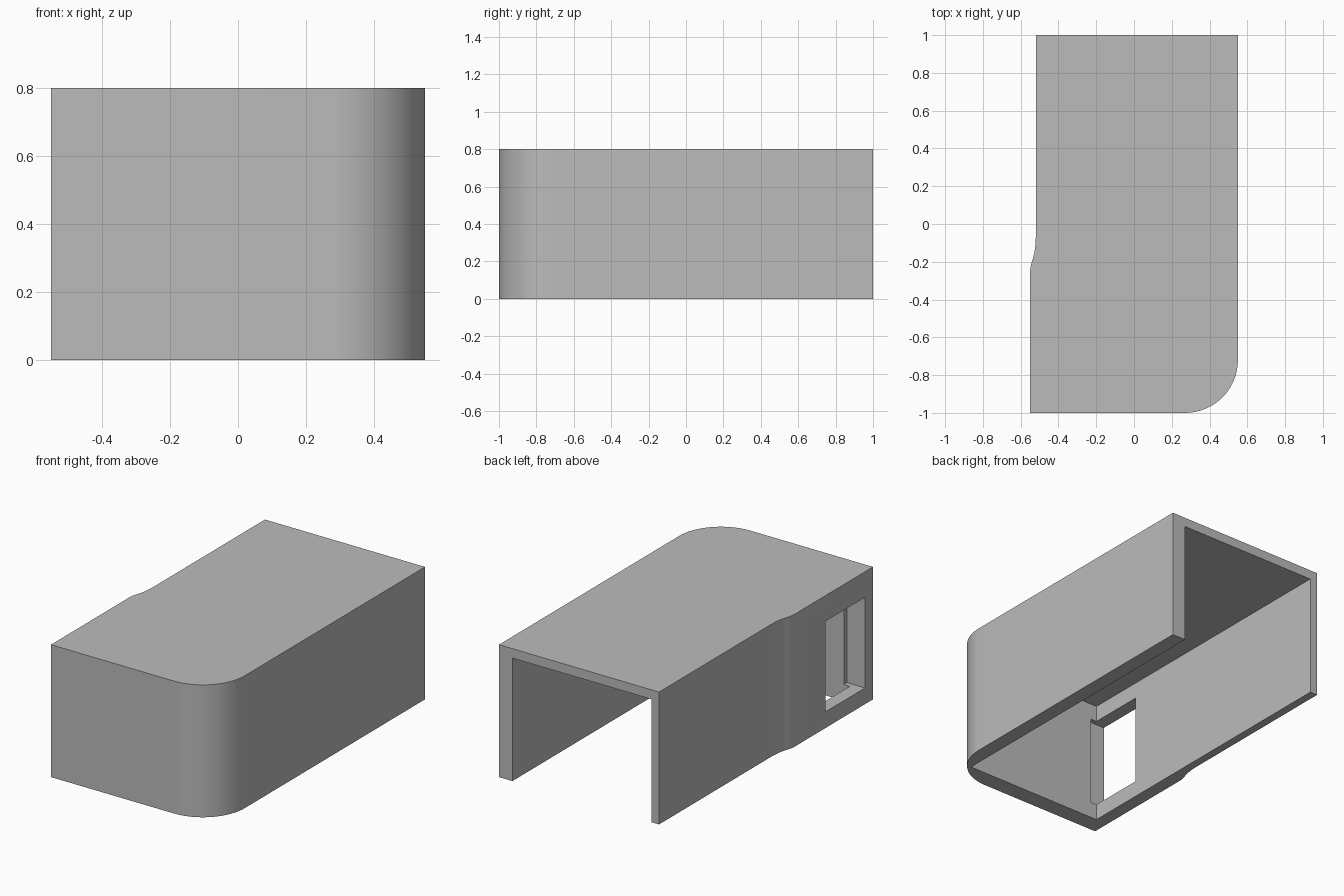
import bpy
import bmesh
from math import cos, sin, pi, radians

if "Cube" in bpy.data.objects:
    bpy.data.objects.remove(bpy.data.objects["Cube"])

HEIGHT = 0.8
RADIUS = 0.28

grey = bpy.data.materials.new("plain_grey")
grey.use_nodes = True
colour = (0.5, 0.5, 0.5, 1)
grey.diffuse_color = colour
grey.node_tree.nodes["Principled BSDF"].inputs["Base Color"].default_value = colour


def prism(name, outline, z0, z1):
    """Extrude a counter-clockwise plan outline between two heights."""
    bm = bmesh.new()
    base = bm.faces.new([bm.verts.new((x, y, z0)) for x, y in outline])
    top = bmesh.ops.extrude_face_region(bm, geom=[base])["geom"]
    bmesh.ops.translate(bm, vec=(0, 0, z1 - z0),
                        verts=[v for v in top if isinstance(v, bmesh.types.BMVert)])
    bmesh.ops.recalc_face_normals(bm, faces=bm.faces)
    mesh = bpy.data.meshes.new(name)
    bm.to_mesh(mesh)
    bm.free()
    mesh.materials.append(grey)
    obj = bpy.data.objects.new(name, mesh)
    bpy.context.collection.objects.link(obj)
    return obj


def cut_box(target, name, xs, ys, zs):
    """Subtract a box from the target."""
    (x0, x1), (y0, y1) = xs, ys
    cutter = prism(name, [(x0, y0), (x1, y0), (x1, y1), (x0, y1)], *zs)
    cutter.hide_render = True
    mod = target.modifiers.new(name, "BOOLEAN")
    mod.operation = "DIFFERENCE"
    mod.solver = "EXACT"
    mod.object = cutter
    bpy.ops.object.select_all(action="DESELECT")
    target.select_set(True)
    bpy.context.view_layer.objects.active = target
    bpy.ops.object.modifier_apply(modifier=mod.name)
    bpy.data.objects.remove(cutter)


# Plan outline: rounded front corner, straight sides, shallow step on the right
steps = 24
corner = [(0.55 - RADIUS + RADIUS * sin(a), -1 + RADIUS - RADIUS * cos(a))
          for a in (i * pi / 2 / steps for i in range(steps + 1))]
step = [(-0.52, -0.07), (-0.522, -0.115), (-0.528, -0.155), (-0.536, -0.185),
        (-0.543, -0.207), (-0.548, -0.228), (-0.55, -0.25)]
outline = [(-0.55, -1)] + corner + [(0.55, 1), (-0.52, 1)] + step
cover = prism("cover_shell", outline, 0, HEIGHT)

# Cavity open at the bottom and the back
cut_box(cover, "cavity", (-0.47, 0.46), (-0.893, 1.2), (-0.2, 0.743))

# Side window, running slightly into the front wall
cut_box(cover, "side_window", (-0.7, -0.43), (-0.923, -0.548), (0.098, 0.645))

bpy.ops.object.select_all(action="DESELECT")
cover.select_set(True)
bpy.context.view_layer.objects.active = cover
bpy.ops.object.shade_smooth_by_angle(angle=radians(30))
